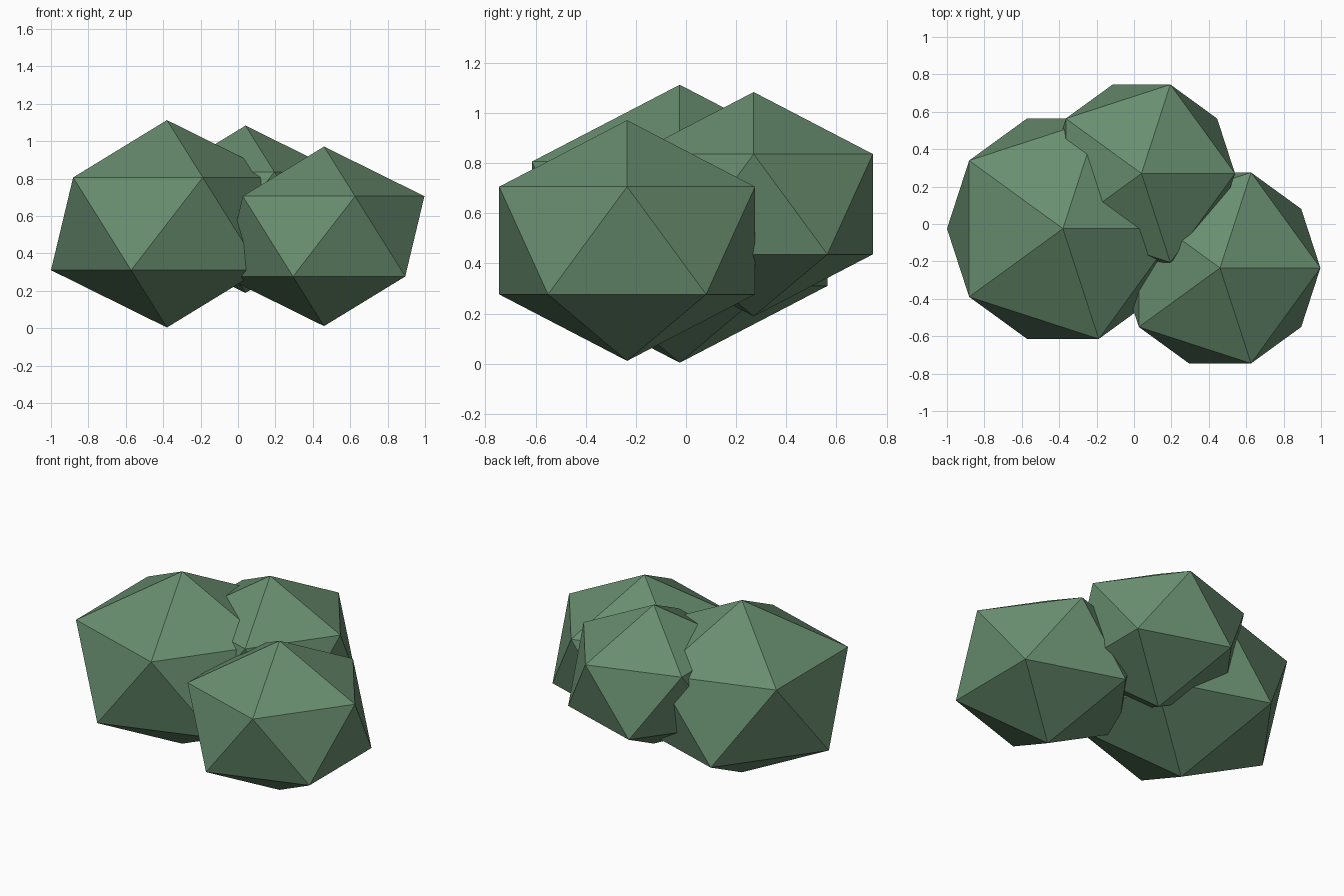
import bpy

cube = bpy.data.objects.get("Cube")
if cube:
    bpy.data.objects.remove(cube, do_unlink=True)

# Single leaf colour
green = bpy.data.materials.new("leaf_green")
green.use_nodes = True
colour = (0.14, 0.27, 0.16, 1.0)
green.diffuse_color = colour
bsdf = next(n for n in green.node_tree.nodes if n.type == 'BSDF_PRINCIPLED')
bsdf.inputs["Base Color"].default_value = colour
bsdf.inputs["Roughness"].default_value = 0.9


def clump(name, centre, radius):
    """A squashed, flat-faced icosahedron of foliage."""
    bpy.ops.mesh.primitive_ico_sphere_add(subdivisions=1, radius=radius, location=centre)
    obj = bpy.context.object
    obj.name = obj.data.name = name
    obj.scale.z = 0.8
    bpy.ops.object.transform_apply(location=False, rotation=False, scale=True)
    bpy.ops.object.shade_flat()
    obj.data.materials.append(green)
    return obj


# Three overlapping clumps of the bush
clump("large_clump", (-0.38, -0.025, 0.558), 0.693)
clump("back_clump", (0.04, 0.27, 0.636), 0.559)
clump("front_clump", (0.46, -0.235, 0.491), 0.6)
